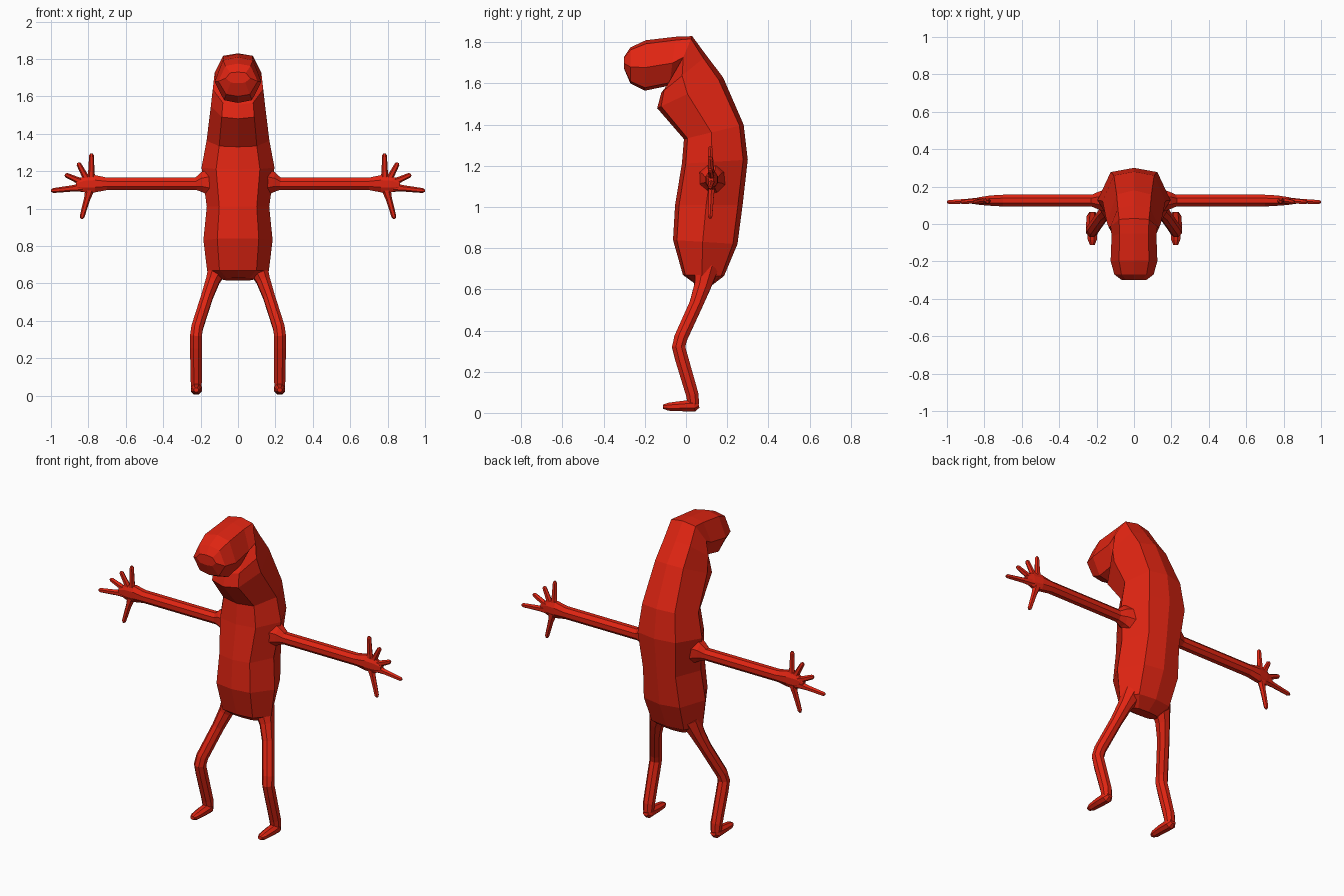
import bpy, bmesh, math
from mathutils import Vector

red = bpy.data.materials.new("red")
red.diffuse_color = (0.75, 0.018, 0.006, 1)


def loft(name, rings, mirror=False):
    """Skin a list of equal-sized rings and cap both ends."""
    bm = bmesh.new()
    loops = [[bm.verts.new(p) for p in ring] for ring in rings]
    n = len(loops[0])
    for a, b in zip(loops, loops[1:]):
        for i in range(n):
            j = (i + 1) % n
            bm.faces.new((a[i], a[j], b[j], b[i]))
    bm.faces.new(loops[0])
    bm.faces.new(loops[-1])
    bmesh.ops.recalc_face_normals(bm, faces=bm.faces)
    mesh = bpy.data.meshes.new(name)
    bm.to_mesh(mesh)
    bm.free()
    mesh.materials.append(red)
    obj = bpy.data.objects.new(name, mesh)
    bpy.context.collection.objects.link(obj)
    if mirror:
        obj.modifiers.new("mirror", 'MIRROR')
    return obj


def limb(name, path, side, sides=8):
    """Mirrored tube; path items are (point, radius, radius along side)."""
    pts = [Vector(p[0]) for p in path]
    rings = []
    for i, (_, r, rs) in enumerate(path):
        before = (pts[i] - pts[max(i - 1, 0)]).normalized()
        after = (pts[min(i + 1, len(pts) - 1)] - pts[i]).normalized()
        t = (before + after).normalized()
        s = Vector(side)
        s = (s - t * s.dot(t)).normalized()
        u = t.cross(s)
        angles = [2 * math.pi * (k + 0.5) / sides for k in range(sides)]
        rings.append([pts[i] + s * rs * math.cos(a) + u * r * math.sin(a) for a in angles])
    return loft(name, rings, True)


# Body and head: (front y, front z, back y, back z, half width)
stations = [
    (0.04, 0.63, 0.12, 0.615, 0.10),
    (-0.015, 0.67, 0.185, 0.665, 0.165),
    (-0.063, 0.84, 0.25, 0.82, 0.185),
    (-0.053, 1.01, 0.275, 1.01, 0.167),
    (-0.02, 1.21, 0.30, 1.23, 0.195),
    (-0.01, 1.33, 0.28, 1.40, 0.168),
    (-0.14, 1.48, 0.18, 1.63, 0.145),
    (-0.12, 1.555, 0.10, 1.735, 0.135),
    (-0.05, 1.64, 0.03, 1.83, 0.125),
    (-0.08, 1.59, -0.05, 1.827, 0.12),
    (-0.20, 1.565, -0.195, 1.81, 0.125),
    (-0.27, 1.60, -0.27, 1.775, 0.105),
    (-0.30, 1.67, -0.30, 1.73, 0.065),
]
half = [(0, 0), (0.6, 0.06), (1, 0.46), (0.64, 0.93), (0, 1)]
section = half + [(-x, d) for x, d in half[3:0:-1]]
loft("body", [[(x * w, fy + (by - fy) * d, fz + (bz - fz) * d) for x, d in section]
              for fy, fz, by, bz, w in stations])

# Arms, flaring at the shoulder and flattening into the palm
Y = 0.125
limb("arm", [
    ((0.13, Y, 1.14), 0.09, 0.075), ((0.19, Y, 1.14), 0.06, 0.05),
    ((0.225, Y, 1.132), 0.036, 0.034), ((0.70, Y, 1.132), 0.036, 0.034),
    ((0.765, Y, 1.133), 0.05, 0.03), ((0.82, Y - 0.002, 1.13), 0.048, 0.023),
    ((0.865, Y - 0.004, 1.125), 0.025, 0.014)], (0, 1, 0))

# Fingers: (base x, base z, tip x, tip z)
fingers = [
    ("thumb", 0.79, 1.11, 0.837, 0.945),
    ("first_finger", 0.785, 1.14, 0.783, 1.295),
    ("second_finger", 0.80, 1.14, 0.855, 1.245),
    ("third_finger", 0.82, 1.135, 0.925, 1.182),
    ("fourth_finger", 0.82, 1.115, 1.0, 1.095),
]
for name, bx, bz, tx, tz in fingers:
    a, b = Vector((bx, Y, bz)), Vector((tx, Y - 0.008, tz))
    limb(name, [(a, 0.026, 0.02), (a.lerp(b, 0.35), 0.017, 0.015),
                (a.lerp(b, 0.93), 0.013, 0.012), (b, 0.006, 0.006)], (0, 1, 0), 6)

# Legs from hip to ankle
limb("leg", [
    ((0.10, 0.10, 0.70), 0.06, 0.06), ((0.135, 0.08, 0.615), 0.044, 0.04),
    ((0.165, 0.05, 0.53), 0.036, 0.034), ((0.218, -0.025, 0.365), 0.035, 0.034),
    ((0.225, -0.036, 0.32), 0.035, 0.034), ((0.225, -0.02, 0.26), 0.035, 0.034),
    ((0.223, 0.03, 0.09), 0.033, 0.033), ((0.223, 0.036, 0.045), 0.03, 0.03),
    ((0.223, 0.036, 0.02), 0.018, 0.018)], (1, 0, 0))

# Feet
limb("foot", [
    ((0.223, 0.062, 0.04), 0.016, 0.018), ((0.223, 0.04, 0.035), 0.032, 0.032),
    ((0.223, -0.02, 0.033), 0.027, 0.032), ((0.223, -0.085, 0.03), 0.021, 0.026),
    ((0.223, -0.112, 0.03), 0.011, 0.014)], (1, 0, 0))
